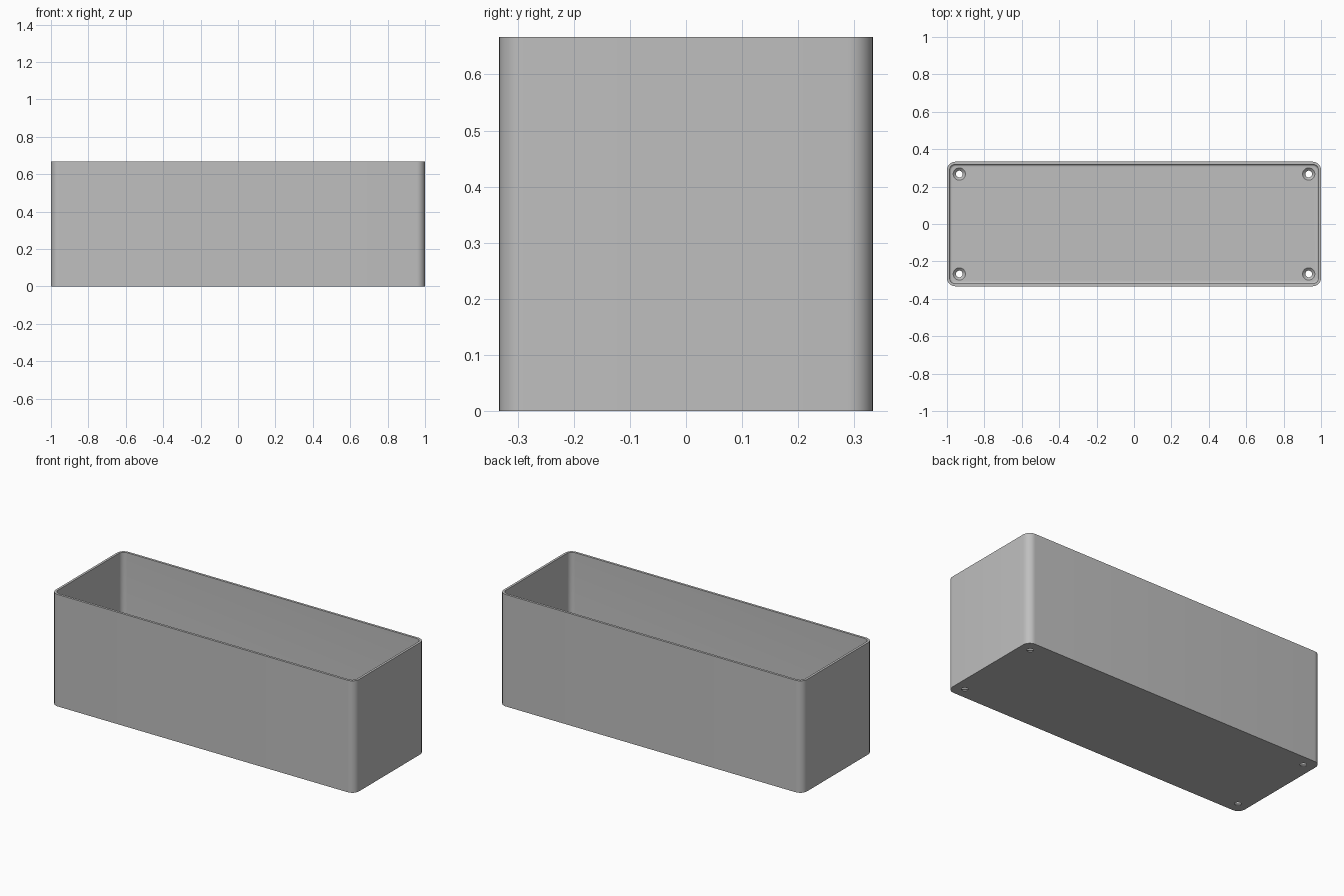
import bpy, bmesh
from math import sin, cos, pi, radians

if "Cube" in bpy.data.objects:
    bpy.data.objects.remove(bpy.data.objects["Cube"])

HALF_X, HALF_Y, HEIGHT = 1.0, 0.333, 0.667
RADIUS, WALL, FLOOR, FILLET = 0.045, 0.014, 0.02, 0.012

grey = bpy.data.materials.new("plain grey")
grey.use_nodes = True
grey.diffuse_color = (0.52, 0.52, 0.52, 1)
grey.node_tree.nodes["Principled BSDF"].inputs["Base Color"].default_value = (0.52, 0.52, 0.52, 1)


def rounded_loop(inset, z, steps=10):
    """Rounded rectangle, counter-clockwise, drawn in from the outer wall."""
    r = RADIUS - inset
    points = []
    for i, (sx, sy) in enumerate([(1, 1), (-1, 1), (-1, -1), (1, -1)]):
        for k in range(steps + 1):
            a = (i + k / steps) * pi / 2
            points.append((sx * (HALF_X - RADIUS) + r * cos(a),
                           sy * (HALF_Y - RADIUS) + r * sin(a), z))
    return points


def circle_loop(x, y, r, z, sides=32):
    return [(x + r * cos(2 * pi * k / sides), y + r * sin(2 * pi * k / sides), z)
            for k in range(sides)]


def loft(name, loops):
    """Skin a stack of matching loops and cap both ends."""
    bm = bmesh.new()
    rings = [[bm.verts.new(p) for p in loop] for loop in loops]
    for low, high in zip(rings, rings[1:]):
        n = len(low)
        for k in range(n):
            bm.faces.new((low[k], low[(k + 1) % n], high[(k + 1) % n], high[k]))
    bm.faces.new(rings[0][::-1])
    bm.faces.new(rings[-1])
    bmesh.ops.recalc_face_normals(bm, faces=bm.faces)
    mesh = bpy.data.meshes.new(name)
    bm.to_mesh(mesh)
    bm.free()
    obj = bpy.data.objects.new(name, mesh)
    bpy.context.collection.objects.link(obj)
    mesh.materials.append(grey)
    return obj


# Open box: outer wall, rim, inner wall, filleted floor edge
loops = [rounded_loop(0, 0), rounded_loop(0, HEIGHT), rounded_loop(WALL, HEIGHT)]
for k in range(7):
    a = k / 6 * pi / 2
    loops.append(rounded_loop(WALL + FILLET * (1 - cos(a)), FLOOR + FILLET * (1 - sin(a))))
box = loft("open_box", loops)

# Countersunk screw holes in the floor corners
bpy.context.view_layer.objects.active = box
box.select_set(True)
for sx in (-1, 1):
    for sy in (-1, 1):
        x, y = sx * 0.934, sy * 0.267
        cutter = loft("hole_cutter", [circle_loop(x, y, r, z) for r, z in
                                      ((0.018, -0.02), (0.018, 0.006), (0.033, FLOOR), (0.033, 0.05))])
        cutter.hide_render = True
        cut = box.modifiers.new("screw_hole", "BOOLEAN")
        cut.operation = "DIFFERENCE"
        cut.solver = "EXACT"
        cut.object = cutter
        bpy.ops.object.modifier_apply(modifier=cut.name)
        bpy.data.objects.remove(cutter)

bpy.ops.object.shade_smooth_by_angle(angle=radians(30))
